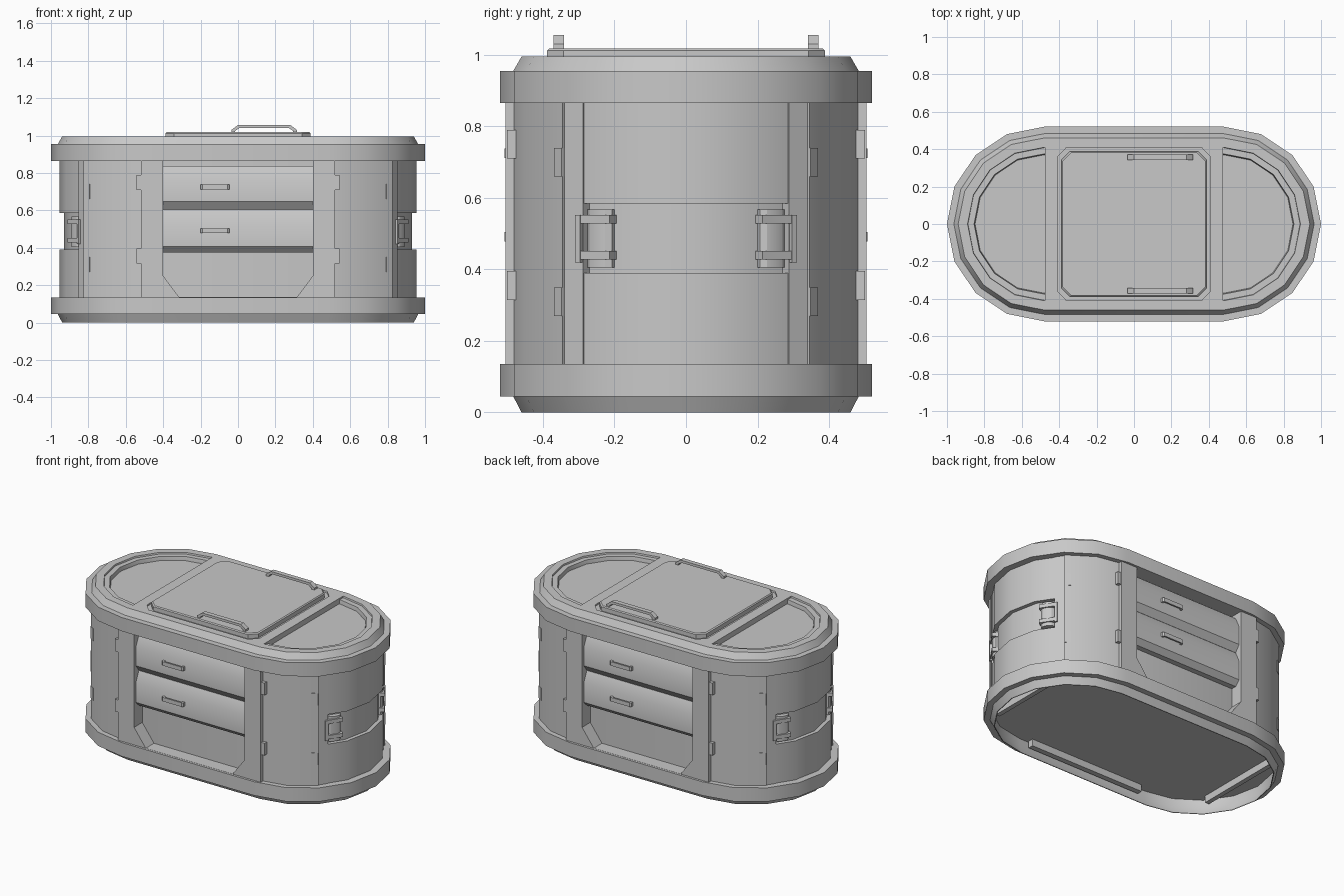
import bpy, bmesh
from math import sin, cos, radians, pi, degrees, asin

cube = bpy.data.objects.get("Cube")
if cube:
    bpy.data.objects.remove(cube, do_unlink=True)

grey = bpy.data.materials.new("plain grey")
grey.use_nodes = True
COLOUR = (0.58, 0.58, 0.58, 1)
grey.diffuse_color = COLOUR
grey.node_tree.nodes["Principled BSDF"].inputs["Base Color"].default_value = COLOUR

CX = 0.48          # centre of each rounded end
STEP = 22.5        # angle of one facet


def finish(name, bm, turn=False):
    """Turn a bmesh into an object, optionally spun half a turn."""
    bmesh.ops.recalc_face_normals(bm, faces=bm.faces)
    mesh = bpy.data.meshes.new(name)
    bm.to_mesh(mesh)
    bm.free()
    mesh.materials.append(grey)
    obj = bpy.data.objects.new(name, mesh)
    bpy.context.collection.objects.link(obj)
    if turn:
        obj.rotation_euler.z = pi
    bpy.ops.object.select_all(action="DESELECT")
    obj.select_set(True)
    bpy.context.view_layer.objects.active = obj
    bpy.ops.object.shade_smooth_by_angle(angle=radians(30))


def loft(name, loops, turn=False, closed=False):
    """Skin a list of equal loops; cap the ends unless it closes on itself."""
    bm = bmesh.new()
    rings = [[bm.verts.new(p) for p in loop] for loop in loops]
    pairs = list(zip(rings, rings[1:]))
    if closed:
        pairs.append((rings[-1], rings[0]))
    for a, b in pairs:
        for i in range(len(a)):
            j = (i + 1) % len(a)
            bm.faces.new((a[i], a[j], b[j], b[i]))
    if not closed:
        bm.faces.new(rings[0])
        bm.faces.new(rings[-1])
    finish(name, bm, turn)


def prism(name, pts, axis, lo, hi, turn=False):
    """Extrude a flat outline along one axis."""
    place = {"x": lambda u, v, w: (w, u, v),
             "y": lambda u, v, w: (u, w, v),
             "z": lambda u, v, w: (u, v, w)}[axis]
    loft(name, [[place(u, v, w) for u, v in pts] for w in (lo, hi)], turn)


def box(name, x0, x1, y0, y1, z0, z1, turn=False):
    prism(name, [(x0, y0), (x1, y0), (x1, y1), (x0, y1)], "z", z0, z1, turn)


def facet_plate(name, angle, side, pts, z0, z1, turn):
    """Upright prism whose outline is (along, outward) on a facet of the end."""
    a = radians(angle)
    outline = [(CX + d * cos(a) - t * sin(a), side * (d * sin(a) + t * cos(a)))
               for t, d in pts]
    prism(name, outline, "z", z0, z1, turn)


def rect(t0, t1, d0, d1):
    return [(t0, d0), (t1, d0), (t1, d1), (t0, d1)]


def stadium(r, z):
    right = [(CX + r * cos(radians(a * STEP)), r * sin(radians(a * STEP)), z)
             for a in range(-4, 5)]
    return right + [(-x, -y, z) for x, y, _ in right]


def on_facet(angle, r):
    """Point on the faceted end at any angle in degrees."""
    d = r * cos(radians(STEP / 2)) / cos(radians(angle % STEP - STEP / 2))
    return CX + d * cos(radians(angle)), d * sin(radians(angle))


def arc(a0, a1, r):
    inner = [k * STEP for k in range(-4, 5) if a0 < k * STEP < a1]
    return [on_facet(a, r) for a in [a0] + inner + [a1]]


def arc_panel(name, a0, a1, r, z0, z1, turn):
    outline = arc(a0, a1, r) + arc(a0, a1, 0.40)[::-1]
    prism(name, outline, "z", z0, z1, turn)


def cut_rect(h, c):
    q = [(h, h - c), (h - c, h)]
    q += [(-x, y) for x, y in q[::-1]]
    return q + [(-x, -y) for x, y in q]


# Core and the two rims
loft("core", [stadium(0.42, 0.105), stadium(0.42, 0.9)])
loft("bottom_rim", [stadium(r, z) for r, z in
     [(0.46, 0), (0.483, 0.045), (0.52, 0.045), (0.52, 0.135), (0.41, 0.135),
      (0.41, 0.105), (0.475, 0.105), (0.475, 0.05), (0.455, 0)]], closed=True)
loft("top_rim", [stadium(r, z) for r, z in
     [(0.41, 0.865), (0.52, 0.865), (0.52, 0.955), (0.483, 0.955), (0.46, 0.995),
      (0.41, 0.995), (0.408, 0.985), (0.375, 0.985), (0.37, 0.96), (0.37, 0.9)]], closed=True)
loft("top_floor", [stadium(0.38, 0.89), stadium(0.38, 0.96)])

# Middle of the top: a shallow seat between two strips, holding the lid
box("lid_seat", -0.44, 0.44, -0.41, 0.41, 0.9, 0.985)
STRIP = [(0.475, -0.41), (0.475, 0.41), (0.36, 0.41), (0.408, 0.36), (0.408, -0.36), (0.36, -0.41)]
for turn in (False, True):
    prism("top_strip", STRIP, "z", 0.9, 0.995, turn)
loft("lid", [[(x, y, z) for x, y in cut_rect(h, 0.045)]
             for h, z in [(0.388, 0.97), (0.388, 1.012), (0.382, 1.018)]])
GRIP = [(-0.035, 1.01), (-0.035, 1.03), (0, 1.056), (0.28, 1.056), (0.315, 1.03), (0.315, 1.01),
        (0.295, 1.01), (0.295, 1.025), (0.272, 1.04), (0.008, 1.04), (-0.015, 1.025), (-0.015, 1.01)]
for side in (-1, 1):
    prism("lid_handle", GRIP, "y", side * 0.356 - 0.015, side * 0.356 + 0.015)

PILLAR = degrees(asin(0.29 / 0.475))

for turn in (False, True):
    # Front frame, open at the top with cut lower corners
    half = [(0.518, 0.11), (0.518, 0.9), (0.4, 0.9), (0.4, 0.25), (0.315, 0.136)]
    prism("drawer_frame", half + [(-x, z) for x, z in half[::-1]], "y", -0.505, -0.41, turn)

    # Drawers with sloped edges and pull bars
    for top, bottom, lip in [(0.838, 0.605, 0.042), (0.604, 0.375, 0.032)]:
        prism("drawer", [(-0.41, top), (-0.455, top), (-0.487, top - 0.07),
                         (-0.487, bottom + lip), (-0.455, bottom), (-0.41, bottom)],
              "x", -0.4, 0.4, turn)
        z = top - 0.113
        prism("drawer_pull", [(-0.2, -0.48), (-0.2, -0.5), (-0.19, -0.508), (-0.055, -0.508),
                              (-0.045, -0.5), (-0.045, -0.48), (-0.06, -0.48),
                              (-0.06, -0.498), (-0.185, -0.498), (-0.185, -0.48)],
              "z", z - 0.013, z + 0.013, turn)

    # Curved end panels above and below the recessed band
    arc_panel("end_panel_lower", -PILLAR, PILLAR, 0.475, 0.12, 0.39, turn)
    arc_panel("end_panel_upper", -PILLAR, PILLAR, 0.475, 0.585, 0.88, turn)
    arc_panel("end_band", -PILLAR, PILLAR, 0.45, 0.38, 0.6, turn)

    # Supports seen under the base
    box("base_rail", -0.42, 0.42, -0.465, -0.43, 0.06, 0.12, turn)
    box("base_end_rail", 0.79, 0.82, -0.29, 0.29, 0.06, 0.12, turn)

    for s in (-1, 1):
        # Corner doors and pillars
        lo, hi = sorted((s * 45, s * 90))
        arc_panel("corner_door", lo, hi, 0.488, 0.12, 0.88, turn)
        lo, hi = sorted((s * PILLAR, s * 45))
        arc_panel("pillar", lo, hi, 0.48, 0.12, 0.88, turn)

        # Hinges beside the frame, and thin plates at the pillar
        for z in (0.355, 0.75):
            y0, y1 = sorted((s * 0.46, s * 0.5))
            box("frame_hinge", 0.51, 0.542, y0, y1, z - 0.04, z + 0.04, turn)
        for z in (0.31, 0.70):
            facet_plate("pillar_hinge", 56.25, s, rect(-0.094, -0.055, 0.46, 0.481),
                        z - 0.04, z + 0.04, turn)

        # Latches set flush in the band: rounded body, two straps and a bar
        body = [(-0.055, 0.42), (-0.055, 0.455), (-0.04, 0.468), (-0.014, 0.473),
                (0.012, 0.468), (0.027, 0.455), (0.027, 0.42)]
        facet_plate("latch_body", 33.75, s, body, 0.405, 0.568, turn)
        for z in (0.44, 0.54):
            facet_plate("latch_strap", 33.75, s, rect(-0.062, 0.034, 0.43, 0.479),
                        z - 0.012, z + 0.012, turn)
        facet_plate("latch_bar", 33.75, s, rect(0.034, 0.052, 0.44, 0.482),
                    0.42, 0.552, turn)
